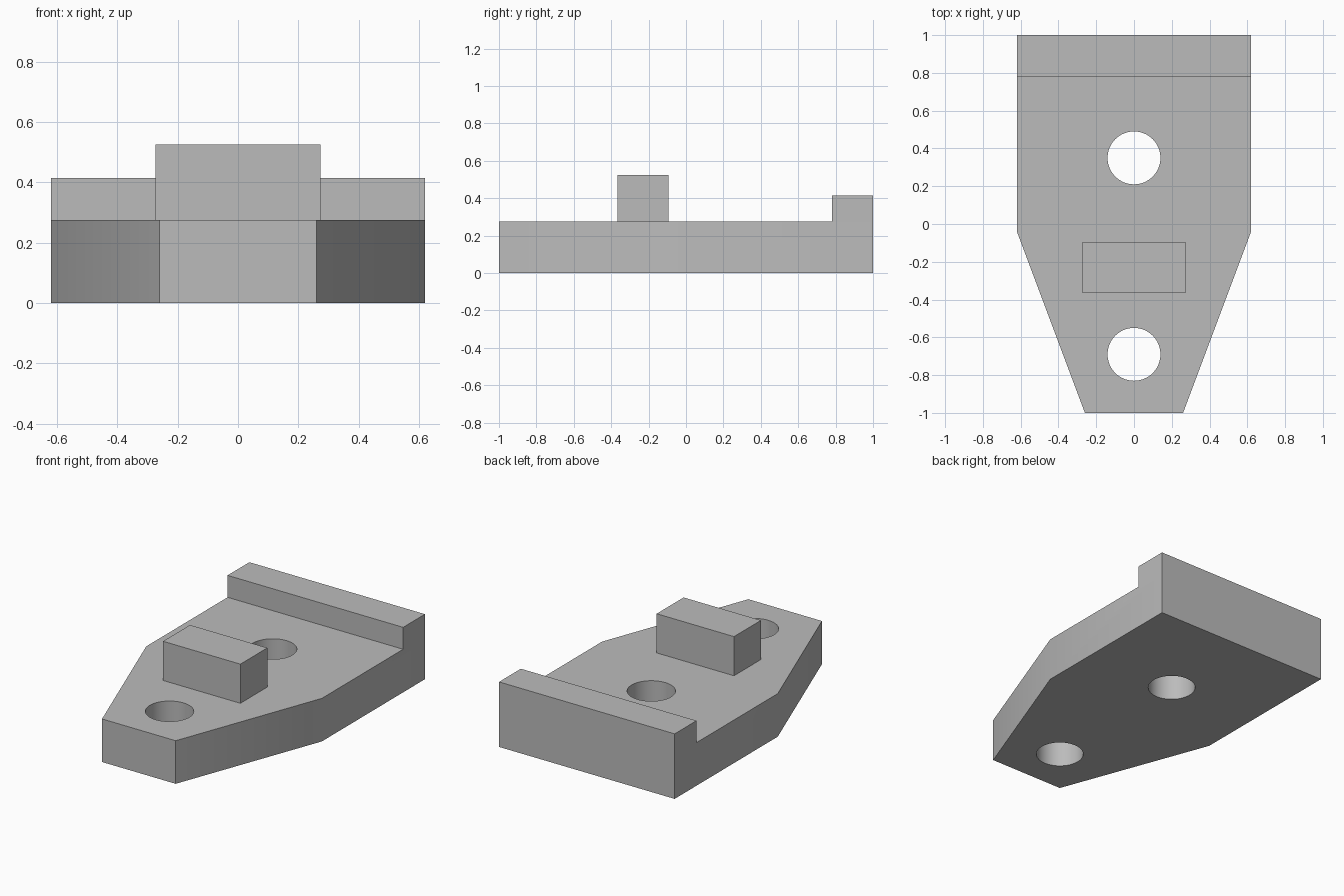
import bpy
import bmesh
from mathutils import Matrix

cube = bpy.data.objects.get("Cube")
if cube:
    bpy.data.objects.remove(cube, do_unlink=True)

PLATE_TOP, LIP_TOP, LUG_TOP = 0.275, 0.415, 0.525
HALF_WIDTH, NOSE_HALF = 0.62, 0.26
SHOULDER_Y, LIP_Y = -0.04, 0.78

grey = bpy.data.materials.new("plain grey")
grey.use_nodes = True
colour = (0.5, 0.5, 0.5, 1)
grey.diffuse_color = colour
grey.node_tree.nodes["Principled BSDF"].inputs["Base Color"].default_value = colour


def finish(name, bm):
    bmesh.ops.recalc_face_normals(bm, faces=bm.faces)
    mesh = bpy.data.meshes.new(name)
    bm.to_mesh(mesh)
    bm.free()
    mesh.materials.append(grey)
    obj = bpy.data.objects.new(name, mesh)
    bpy.context.collection.objects.link(obj)
    return obj


def raise_face(bm, faces, height, keep):
    out = bmesh.ops.extrude_face_region(bm, geom=faces, use_keep_orig=keep)
    verts = [g for g in out["geom"] if isinstance(g, bmesh.types.BMVert)]
    bmesh.ops.translate(bm, verts=verts, vec=(0, 0, height))
    return [g for g in out["geom"] if isinstance(g, bmesh.types.BMFace)]


# Tapered plate with a raised lip along the back edge
bm = bmesh.new()
side = [(NOSE_HALF, -1), (HALF_WIDTH, SHOULDER_Y), (HALF_WIDTH, LIP_Y), (HALF_WIDTH, 1)]
left = [bm.verts.new((x, y, 0)) for x, y in side]
right = [bm.verts.new((-x, y, 0)) for x, y in side]
floor = [bm.faces.new(left[:3] + right[2::-1]),
         bm.faces.new((left[2], left[3], right[3], right[2]))]
tops = raise_face(bm, floor, PLATE_TOP, True)
rear = max(tops, key=lambda f: f.calc_center_median().y)
raise_face(bm, [rear], LIP_TOP - PLATE_TOP, False)
bmesh.ops.recalc_face_normals(bm, faces=bm.faces)
bmesh.ops.dissolve_limit(bm, angle_limit=0.01, verts=bm.verts, edges=bm.edges)
plate = finish("base_plate", bm)

# Two round through holes
bm = bmesh.new()
for y in (0.35, -0.69):
    bmesh.ops.create_cone(bm, cap_ends=True, segments=64, radius1=0.14, radius2=0.14,
                          depth=1, matrix=Matrix.Translation((0, y, 0.2)))
cutter = finish("hole_cutter", bm)
cutter.hide_render = True
cutter.hide_set(True)
cut = plate.modifiers.new("Holes", "BOOLEAN")
cut.operation = "DIFFERENCE"
cut.solver = "EXACT"
cut.object = cutter

# Apply the holes, then smooth their walls and the shallow side bend
bpy.ops.object.select_all(action="DESELECT")
plate.select_set(True)
bpy.context.view_layer.objects.active = plate
bpy.ops.object.modifier_apply(modifier=cut.name)
bpy.data.objects.remove(cutter, do_unlink=True)
bpy.ops.object.shade_smooth_by_angle()

# Rectangular lug standing on the plate
bm = bmesh.new()
height = LUG_TOP - PLATE_TOP
bmesh.ops.create_cube(bm, size=1)
bmesh.ops.scale(bm, verts=bm.verts, vec=(0.546, 0.272, height))
bmesh.ops.translate(bm, verts=bm.verts, vec=(0, -0.23, PLATE_TOP + height / 2))
finish("lug", bm)
